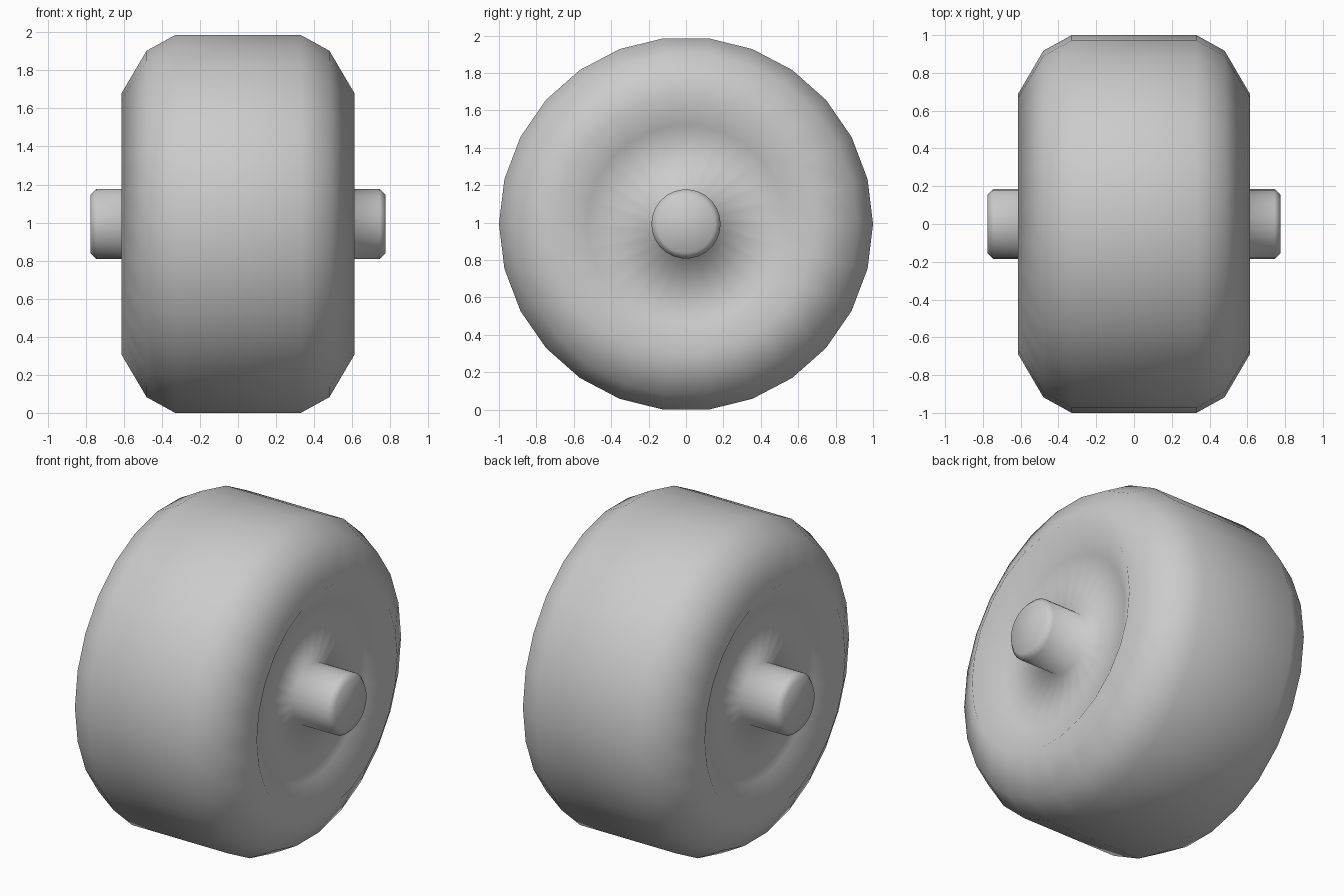
import bpy, bmesh
from math import sin, cos, pi

if "Cube" in bpy.data.objects:
    bpy.data.objects.remove(bpy.data.objects["Cube"])

SIDES = 26
CENTRE_Z = cos(pi / SIDES)  # lowest flat of the tread rests on the ground

# Half profile (x, radius): tread edge, shoulder, rim, dished side, axle stub
half = [(0.33, 1.0), (0.48, 0.917), (0.613, 0.69), (0.51, 0.53),
        (0.505, 0.185), (0.745, 0.185), (0.776, 0.155)]
profile = [(-x, r) for x, r in reversed(half)] + half

# Lathe the profile around the x axis
bm = bmesh.new()
rings = []
for x, r in profile:
    rings.append([bm.verts.new((x, r * cos(2 * pi * i / SIDES),
                                CENTRE_Z + r * sin(2 * pi * i / SIDES)))
                  for i in range(SIDES)])
for a, b in zip(rings, rings[1:]):
    for i in range(SIDES):
        j = (i + 1) % SIDES
        bm.faces.new((a[i], a[j], b[j], b[i]))

# Axle end caps
bm.faces.new(rings[0])
bm.faces.new(rings[-1])
bmesh.ops.recalc_face_normals(bm, faces=bm.faces)
for f in bm.faces:
    f.smooth = True

mesh = bpy.data.meshes.new("wheel_with_axle")
bm.to_mesh(mesh)
bm.free()
wheel = bpy.data.objects.new("wheel_with_axle", mesh)
bpy.context.collection.objects.link(wheel)
